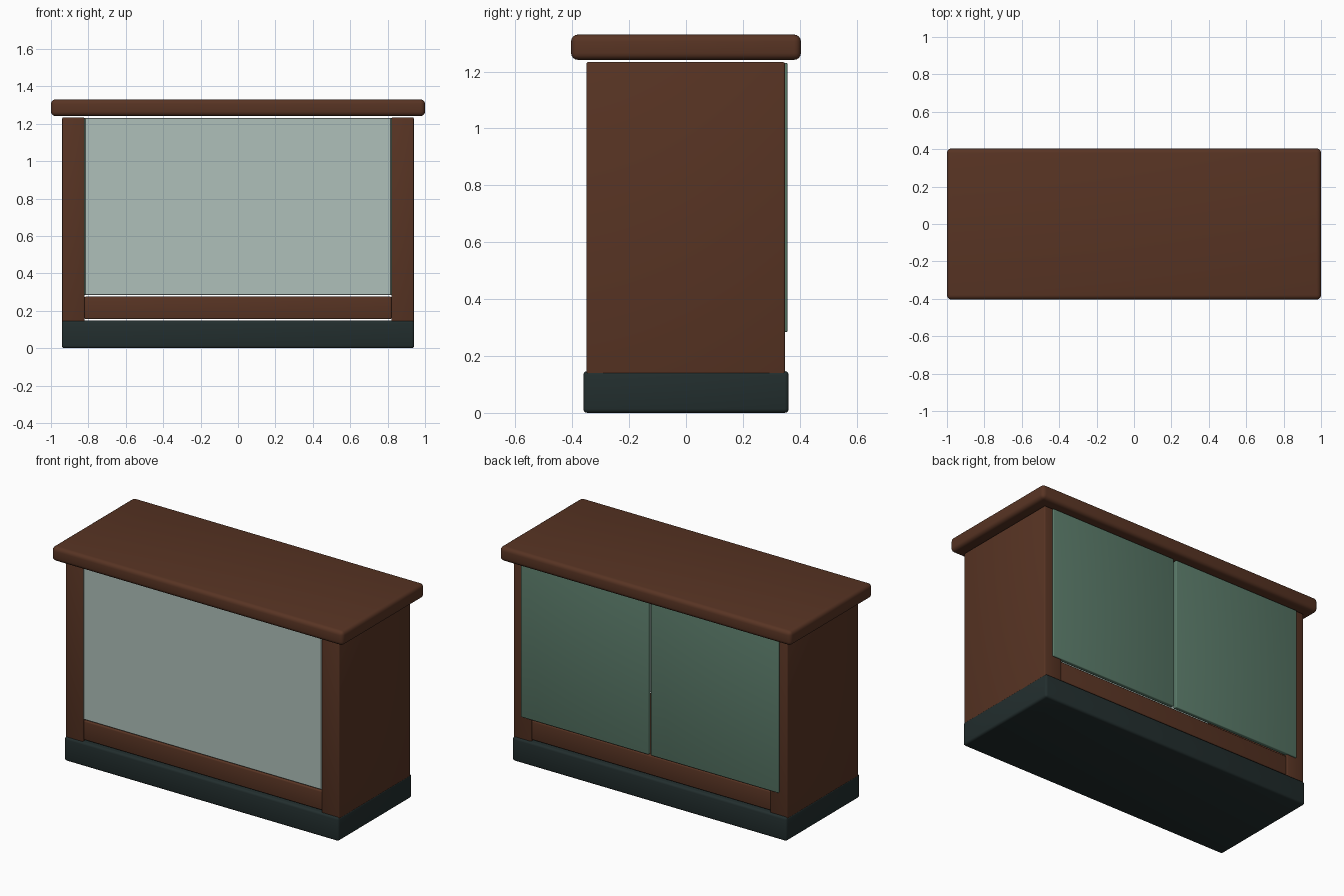
import bpy
import bmesh
import math

cube = bpy.data.objects.get("Cube")
if cube:
    bpy.data.objects.remove(cube, do_unlink=True)


def material(name, rgb):
    mat = bpy.data.materials.new(name)
    mat.use_nodes = True
    color = (*rgb, 1.0)
    mat.diffuse_color = color
    node = next(n for n in mat.node_tree.nodes if n.type == "BSDF_PRINCIPLED")
    node.inputs["Base Color"].default_value = color
    return mat


wood = material("dark wood", (0.097, 0.034, 0.017))
plinth = material("charcoal green", (0.016, 0.027, 0.027))
glass = material("pale glass", (0.43, 0.53, 0.49))
door_green = material("muted green", (0.102, 0.195, 0.141))


def box(name, xs, ys, zs, mat, bevel, segments=3):
    """Rounded box from its extents on each axis."""
    bm = bmesh.new()
    bmesh.ops.create_cube(bm, size=1)
    for v in bm.verts:
        for axis, (low, high) in enumerate((xs, ys, zs)):
            v.co[axis] = low if v.co[axis] < 0 else high
    bmesh.ops.bevel(bm, geom=bm.edges[:], offset=bevel, segments=segments,
                    profile=0.5, affect="EDGES", clamp_overlap=True)
    mesh = bpy.data.meshes.new(name)
    bm.to_mesh(mesh)
    bm.free()
    mesh.materials.append(mat)
    obj = bpy.data.objects.new(name, mesh)
    bpy.context.collection.objects.link(obj)
    bpy.ops.object.select_all(action="DESELECT")
    obj.select_set(True)
    bpy.context.view_layer.objects.active = obj
    bpy.ops.object.shade_smooth_by_angle(angle=math.radians(35))
    return obj


# Plinth, deck and countertop
box("base", (-0.942, 0.942), (-0.361, 0.361), (0, 0.147), plinth, 0.014)
box("deck", (-0.821, 0.821), (-0.345, 0.345), (0.155, 0.276), wood, 0.008)
box("countertop", (-1, 1), (-0.404, 0.404), (1.241, 1.33), wood, 0.024, 4)

# Front display pane
box("front_glass", (-0.818, 0.818), (-0.348, -0.332), (0.284, 1.231), glass, 0.003, 1)

# Side walls and overlaid rear doors
for side, label in ((1, "left"), (-1, "right")):
    box(label + "_wall", sorted((side * 0.82, side * 0.94)), (-0.35, 0.348),
        (0.131, 1.233), wood, 0.006)
    box(label + "_rear_door", sorted((side * 0.008, side * 0.884)), (0.331, 0.357),
        (0.284, 1.23), door_green, 0.005)
